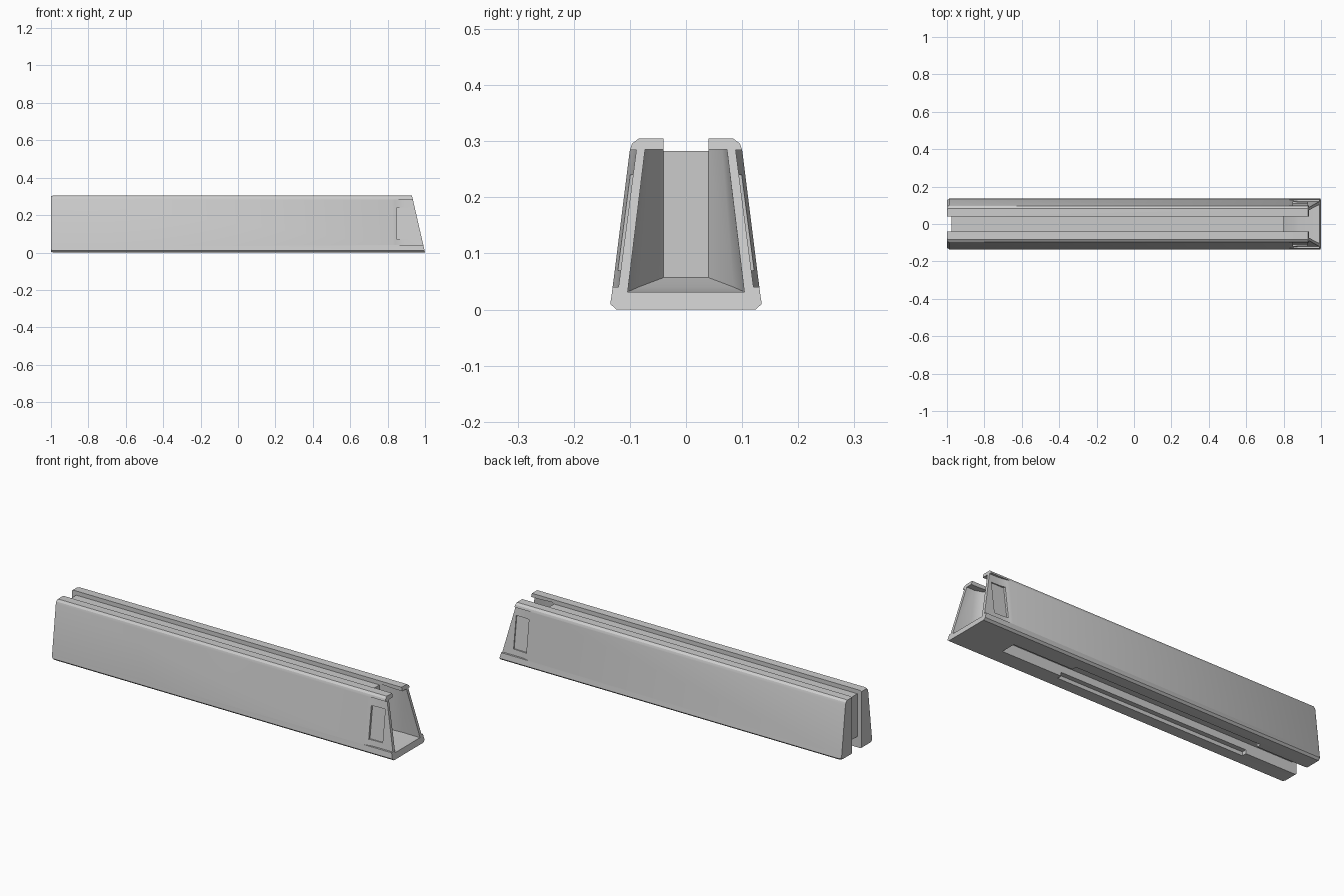
import bpy, bmesh

if "Cube" in bpy.data.objects:
    bpy.data.objects.remove(bpy.data.objects["Cube"])


def loft(name, sections):
    """Skin a closed solid through rings of (x, y, z) points."""
    bm = bmesh.new()
    rings = [[bm.verts.new(p) for p in s] for s in sections]
    n = len(rings[0])
    for a, b in zip(rings, rings[1:]):
        for i in range(n):
            j = (i + 1) % n
            bm.faces.new((a[i], a[j], b[j], b[i]))
    bm.faces.new(rings[0])
    bm.faces.new(rings[-1])
    bmesh.ops.recalc_face_normals(bm, faces=bm.faces)
    me = bpy.data.meshes.new(name)
    bm.to_mesh(me)
    bm.free()
    ob = bpy.data.objects.new(name, me)
    bpy.context.collection.objects.link(ob)
    return ob


def box(name, x0, x1, hw, z0, z1):
    return loft(name, [[(x, -hw, z0), (x, hw, z0), (x, hw, z1), (x, -hw, z1)]
                       for x in (x0, x1)])


def cut(target, cutter):
    m = target.modifiers.new("cut", 'BOOLEAN')
    m.operation = 'DIFFERENCE'
    m.solver = 'EXACT'
    m.object = cutter
    cutter.hide_render = True
    bpy.context.view_layer.objects.active = target
    bpy.ops.object.modifier_apply(modifier=m.name)
    bpy.data.objects.remove(cutter)


def wall(z):
    """Half width of the leaning outer side wall."""
    return 0.1365 - 0.13 * z


# Tapered body with chamfered edges and a slanted +x end
half = [(0.124, 0), (0.135, 0.01), (0.132, 0.03), (0.1, 0.285), (0.096, 0.296), (0.084, 0.305)]
ring = half + [(-y, z) for y, z in reversed(half)]
body = loft("housing", [
    [(-1, y * 0.95, 0.004 + z * 0.974) for y, z in ring],
    [(-0.988, y, z) for y, z in ring],
    [(1 - 0.07 * z / 0.305, y, z) for y, z in ring]])

# Flared mouth narrowing to the central core
mouth = []
for x, top, bottom, z0, z1 in [(0.8, 0.04, 0.04, 0.057, 0.29), (0.85, 0.064, 0.085, 0.04, 0.287),
                               (0.89, 0.073, 0.103, 0.032, 0.285), (1.1, 0.073, 0.105, 0.03, 0.285)]:
    mouth.append([(x, -bottom, z0), (x, bottom, z0), (x, top, z1), (x, -top, z1)])
cut(body, loft("mouth_cutter", mouth))

# Long top groove, bottom groove with a wider pocket, and rear end groove
cut(body, box("top_groove_cutter", -1.1, 1.1, 0.04, 0.283, 0.4))
cut(body, box("bottom_groove_cutter", -1.1, 0.75, 0.04, -0.1, 0.057))
cut(body, box("bottom_pocket_cutter", -0.7, 0.4, 0.065, -0.1, 0.02))
cut(body, box("end_groove_cutter", -1.1, -0.975, 0.04, -0.1, 0.4))


def side_cutter(name, s, stations, z0, z1):
    return loft(name, [[(x, s * (wall(z0) - d), z0), (x, s * (wall(z1) - d), z1),
                        (x, s * (wall(z1) + 0.08), z1), (x, s * (wall(z0) + 0.08), z0)]
                       for x, d in stations])


# Curved grip recesses with a deeper pocket on both sides
for s in (-1, 1):
    cut(body, side_cutter("recess_cutter", s,
                          [(0.815, -0.004), (0.84, 0.004), (0.865, 0.009), (0.89, 0.011), (1.1, 0.011)],
                          0.04, 0.284))
    cut(body, side_cutter("pocket_cutter", s, [(0.85, 0.017), (0.928, 0.017)], 0.07, 0.24))

bpy.ops.object.select_all(action='DESELECT')
body.select_set(True)
bpy.context.view_layer.objects.active = body
bpy.ops.object.shade_smooth_by_angle(angle=0.5)
